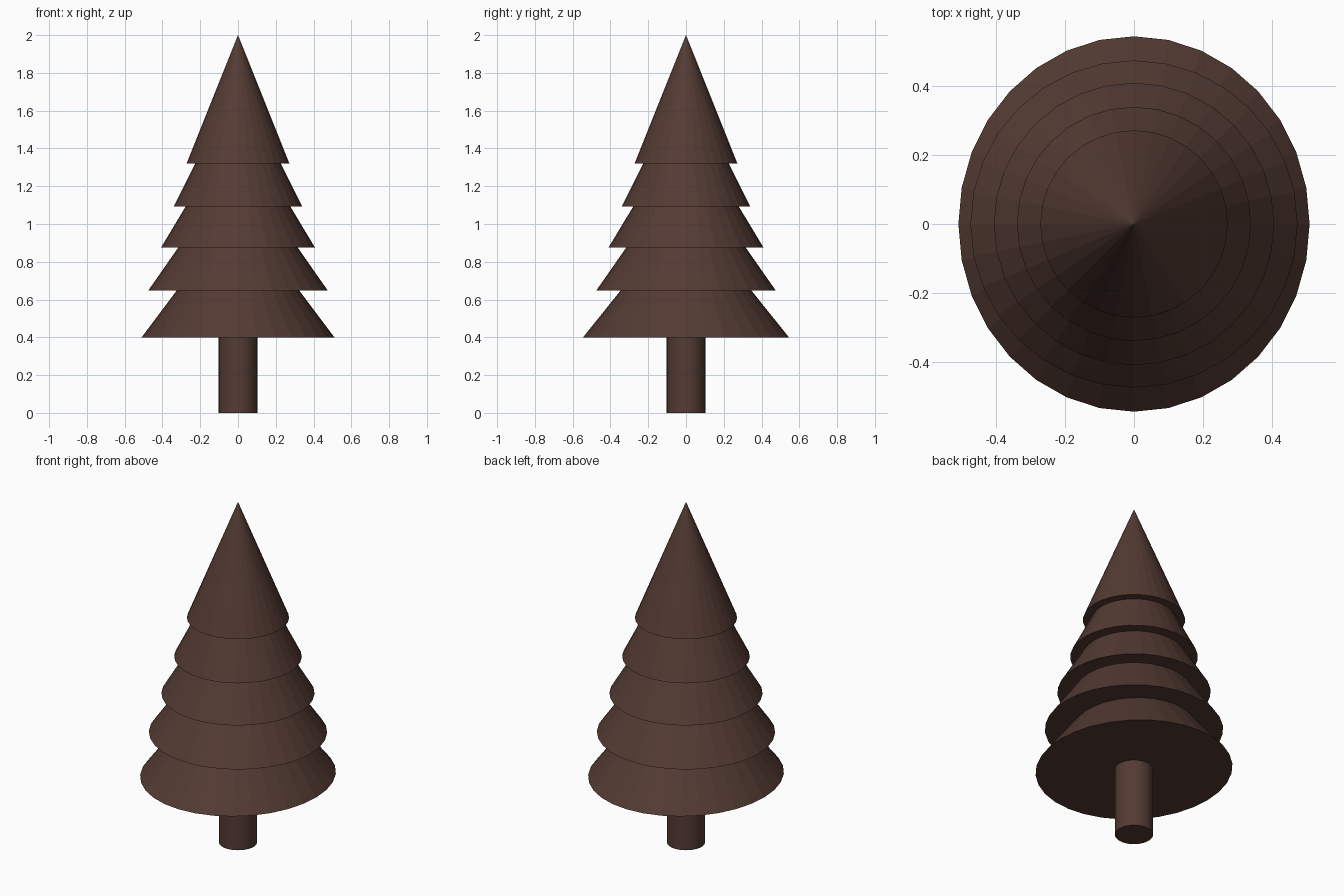
import bpy

if "Cube" in bpy.data.objects:
    bpy.data.objects.remove(bpy.data.objects["Cube"])

SIDES = 32

brown = bpy.data.materials.new("dark_brown")
brown.diffuse_color = (0.088, 0.043, 0.033, 1.0)
brown.use_nodes = True
brown.node_tree.nodes["Principled BSDF"].inputs["Base Color"].default_value = brown.diffuse_color


def finish(name):
    obj = bpy.context.object
    obj.name = name
    obj.data.materials.append(brown)
    return obj


# Trunk
bpy.ops.mesh.primitive_cylinder_add(vertices=SIDES, radius=0.102, depth=0.40,
                                    location=(0, 0, 0.20))
finish("trunk")

# Foliage tiers: equal-height overlapping cones (base height, x radius, y radius)
TIER_HEIGHT = 0.68
tiers = [
    (0.40, 0.51, 0.545),
    (0.648, 0.475, 0.475),
    (0.876, 0.407, 0.41),
    (1.092, 0.34, 0.34),
    (1.32, 0.272, 0.272),
]
for i, (z, rx, ry) in enumerate(tiers, 1):
    bpy.ops.mesh.primitive_cone_add(vertices=SIDES, radius1=1, radius2=0,
                                    depth=TIER_HEIGHT,
                                    location=(0, 0, z + TIER_HEIGHT / 2))
    tier = finish(f"foliage_tier_{i}")
    tier.scale = (rx, ry, 1)
    bpy.ops.object.transform_apply(location=False, rotation=False, scale=True)
